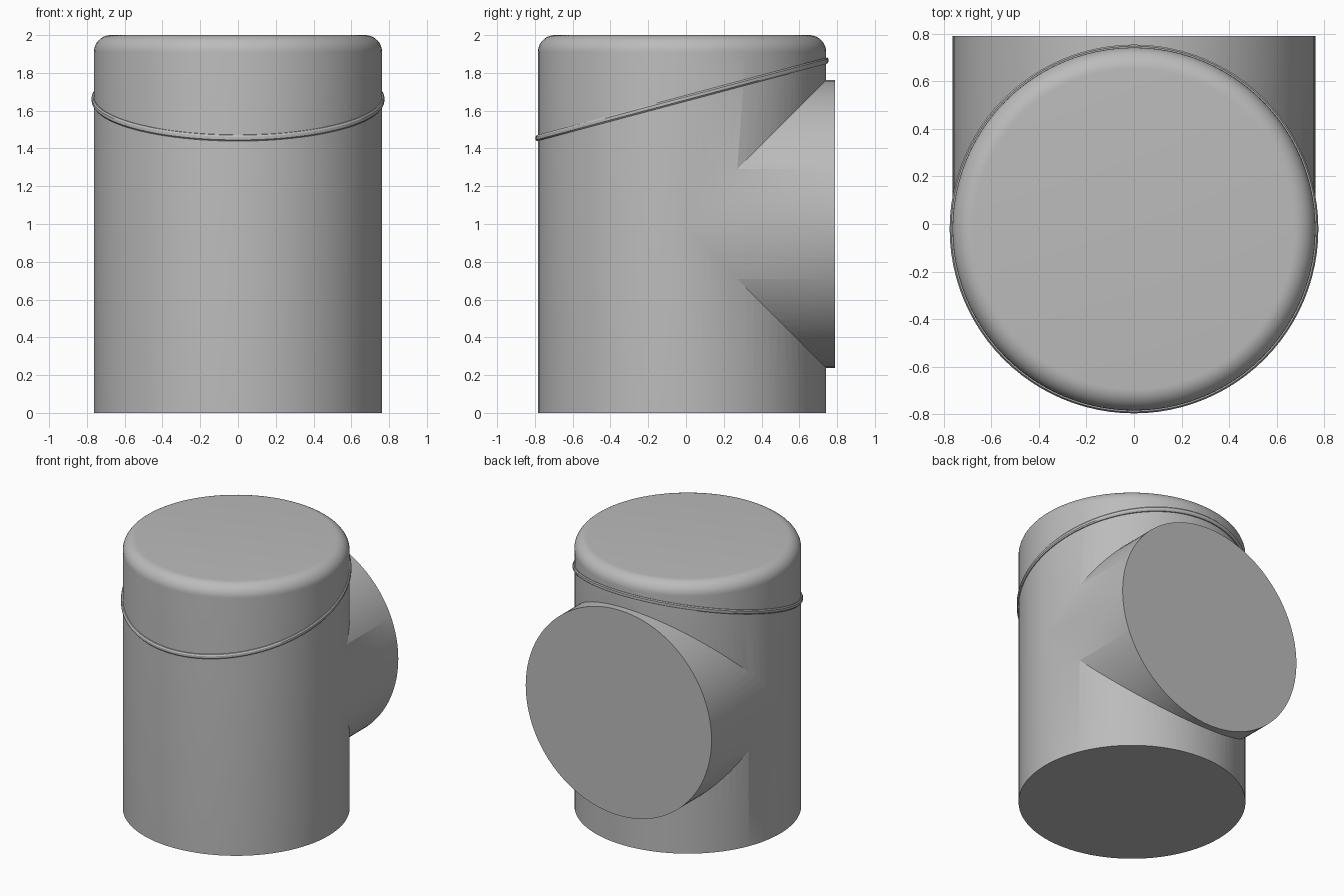
import bpy, bmesh
from math import sin, cos, pi, radians
from mathutils import Matrix

cube = bpy.data.objects.get("Cube")
if cube:
    bpy.data.objects.remove(cube, do_unlink=True)

RADIUS = 0.763
CENTRE_Y = -0.021
SEGMENTS = 96

grey = bpy.data.materials.new("plain grey")
grey.use_nodes = True
colour = (0.5, 0.5, 0.5, 1)
grey.diffuse_color = colour
grey.node_tree.nodes["Principled BSDF"].inputs["Base Color"].default_value = colour


def lathe(name, profile, closed=False, slope=0.0):
    """Revolve (radius, height) points around z; slope tilts the result along y."""
    bm = bmesh.new()
    rings = []
    for r, z in profile:
        angles = [2 * pi * i / SEGMENTS for i in range(SEGMENTS)]
        rings.append([bm.verts.new((r * cos(a), r * sin(a), z + slope * r * sin(a)))
                      for a in angles])
    pairs = list(zip(rings, rings[1:]))
    if closed:
        pairs.append((rings[-1], rings[0]))
    else:
        bm.faces.new(rings[0])
        bm.faces.new(rings[-1])
    for low, high in pairs:
        for i in range(SEGMENTS):
            j = (i + 1) % SEGMENTS
            bm.faces.new((low[i], low[j], high[j], high[i]))
    bmesh.ops.recalc_face_normals(bm, faces=bm.faces)
    mesh = bpy.data.meshes.new(name)
    bm.to_mesh(mesh)
    bm.free()
    mesh.materials.append(grey)
    obj = bpy.data.objects.new(name, mesh)
    bpy.context.collection.objects.link(obj)
    obj.location.y = CENTRE_Y
    return obj


def smooth(obj):
    bpy.ops.object.select_all(action="DESELECT")
    obj.select_set(True)
    bpy.context.view_layer.objects.active = obj
    bpy.ops.object.shade_smooth_by_angle(angle=radians(30))


# Upright body with a rounded top rim
fillet = 0.09
rim = [(RADIUS - fillet + fillet * cos(a), 2 - fillet + fillet * sin(a))
       for a in (pi / 2 * i / 10 for i in range(11))]
body = lathe("canister_body", [(RADIUS, 0)] + rim)

# Side outlet of the same bore, pointing to the back
outlet = lathe("side_outlet", [(RADIUS - 0.0005, 0.01), (RADIUS - 0.0005, 0.79 - CENTRE_Y)])
outlet.data.transform(Matrix.Rotation(-pi / 2, 4, "X"))
outlet.location.z = 1.0

# Join both pipes into one skin
union = body.modifiers.new("join outlet", "BOOLEAN")
union.operation = "UNION"
union.solver = "EXACT"
union.object = outlet
bpy.context.view_layer.objects.active = body
bpy.ops.object.modifier_apply(modifier=union.name)
bpy.data.objects.remove(outlet, do_unlink=True)
smooth(body)

# Slanted bead around the upper body
bead = lathe("slanted_bead",
             [(RADIUS - 0.01, -0.016), (RADIUS + 0.006, -0.016), (RADIUS + 0.012, -0.008),
              (RADIUS + 0.012, 0.008), (RADIUS + 0.006, 0.016), (RADIUS - 0.01, 0.016)],
             closed=True, slope=0.267)
bead.location.z = 1.66
smooth(bead)
